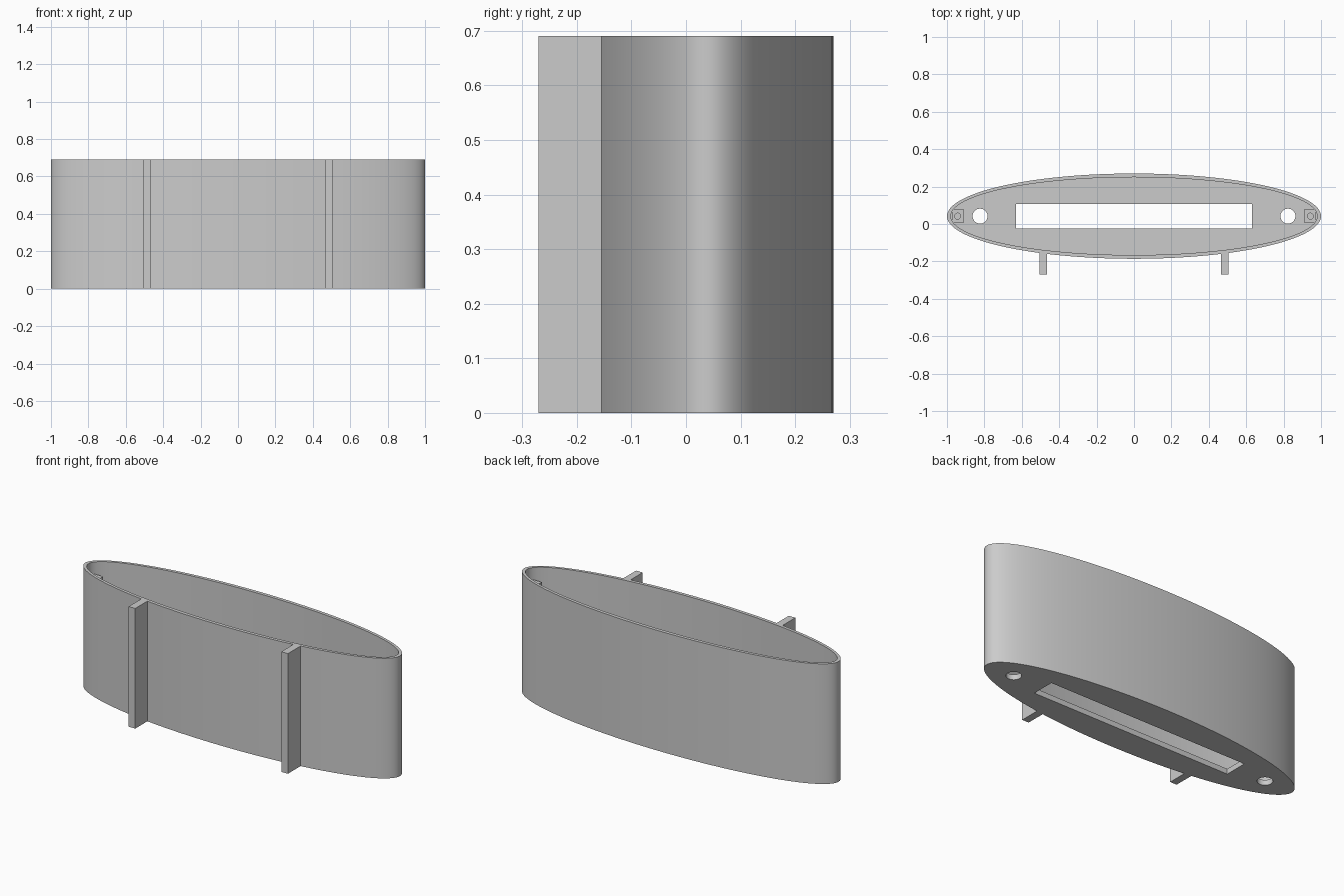
import bpy
import bmesh
import math
from mathutils import Matrix, Vector

if "Cube" in bpy.data.objects:
    bpy.data.objects.remove(bpy.data.objects["Cube"], do_unlink=True)

HEIGHT, FLOOR, WALL = 0.69, 0.03, 0.02
CENTRE_Y = 0.042
RADIUS_X, RADIUS_Y = 1.0, 0.228
POST_TOP = HEIGHT - 0.07

grey = bpy.data.materials.new("plain grey")
grey.use_nodes = True
grey.diffuse_color = (0.6, 0.6, 0.6, 1)
grey.node_tree.nodes["Principled BSDF"].inputs["Base Color"].default_value = (0.6, 0.6, 0.6, 1)


def finish(name, bm):
    mesh = bpy.data.meshes.new(name)
    bm.to_mesh(mesh)
    bm.free()
    mesh.materials.append(grey)
    obj = bpy.data.objects.new(name, mesh)
    bpy.context.collection.objects.link(obj)
    return obj


def box(name, low, high):
    low, high = Vector(low), Vector(high)
    bm = bmesh.new()
    bmesh.ops.create_cube(bm, size=1, matrix=Matrix.Translation((low + high) / 2)
                          @ Matrix.Diagonal((*(high - low), 1)))
    return finish(name, bm)


def column(name, x, rx, ry, z0, z1, sides):
    """Upright elliptical cylinder on the body's long axis."""
    bm = bmesh.new()
    bmesh.ops.create_cone(bm, cap_ends=True, segments=sides, radius1=1, radius2=1, depth=1,
                          matrix=Matrix.Translation((x, CENTRE_Y, (z0 + z1) / 2))
                          @ Matrix.Diagonal((rx, ry, z1 - z0, 1)))
    return finish(name, bm)


def activate(obj):
    bpy.ops.object.select_all(action='DESELECT')
    obj.select_set(True)
    bpy.context.view_layer.objects.active = obj


def cut(obj, cutter):
    mod = obj.modifiers.new("cut", 'BOOLEAN')
    mod.operation, mod.solver, mod.object = 'DIFFERENCE', 'EXACT', cutter
    activate(obj)
    bpy.ops.object.modifier_apply(modifier=mod.name)
    bpy.data.objects.remove(cutter, do_unlink=True)


def smooth(obj):
    activate(obj)
    bpy.ops.object.shade_smooth_by_angle(angle=math.radians(30))


# Oval tub: hollow, open at the top, with a slot and two round holes in the floor
tub = column("oval_tub", 0, RADIUS_X, RADIUS_Y, 0, HEIGHT, 128)
cut(tub, column("hollow", 0, RADIUS_X - WALL, RADIUS_Y - WALL, FLOOR, HEIGHT + 0.1, 128))
cut(tub, box("slot", (-0.632, -0.025, -0.1), (0.632, 0.108, 0.1)))
for side in (-1, 1):
    cut(tub, column("floor_hole", side * 0.823, 0.04, 0.04, -0.1, 0.1, 32))
smooth(tub)

for side, label in ((-1, "right"), (1, "left")):
    # Screw post at each end, with a blind pilot hole
    x = side * 0.943
    post = box(label + "_screw_post", (x - 0.031, CENTRE_Y - 0.037, FLOOR / 2),
               (x + 0.031, CENTRE_Y + 0.037, POST_TOP))
    cut(post, column("pilot_hole", x, 0.016, 0.016, POST_TOP - 0.15, POST_TOP + 0.1, 24))
    smooth(post)

    # Upright rib on the front wall
    x = side * 0.485
    box(label + "_front_rib", (x - 0.021, -0.27, 0), (x + 0.021, -0.15, HEIGHT))
